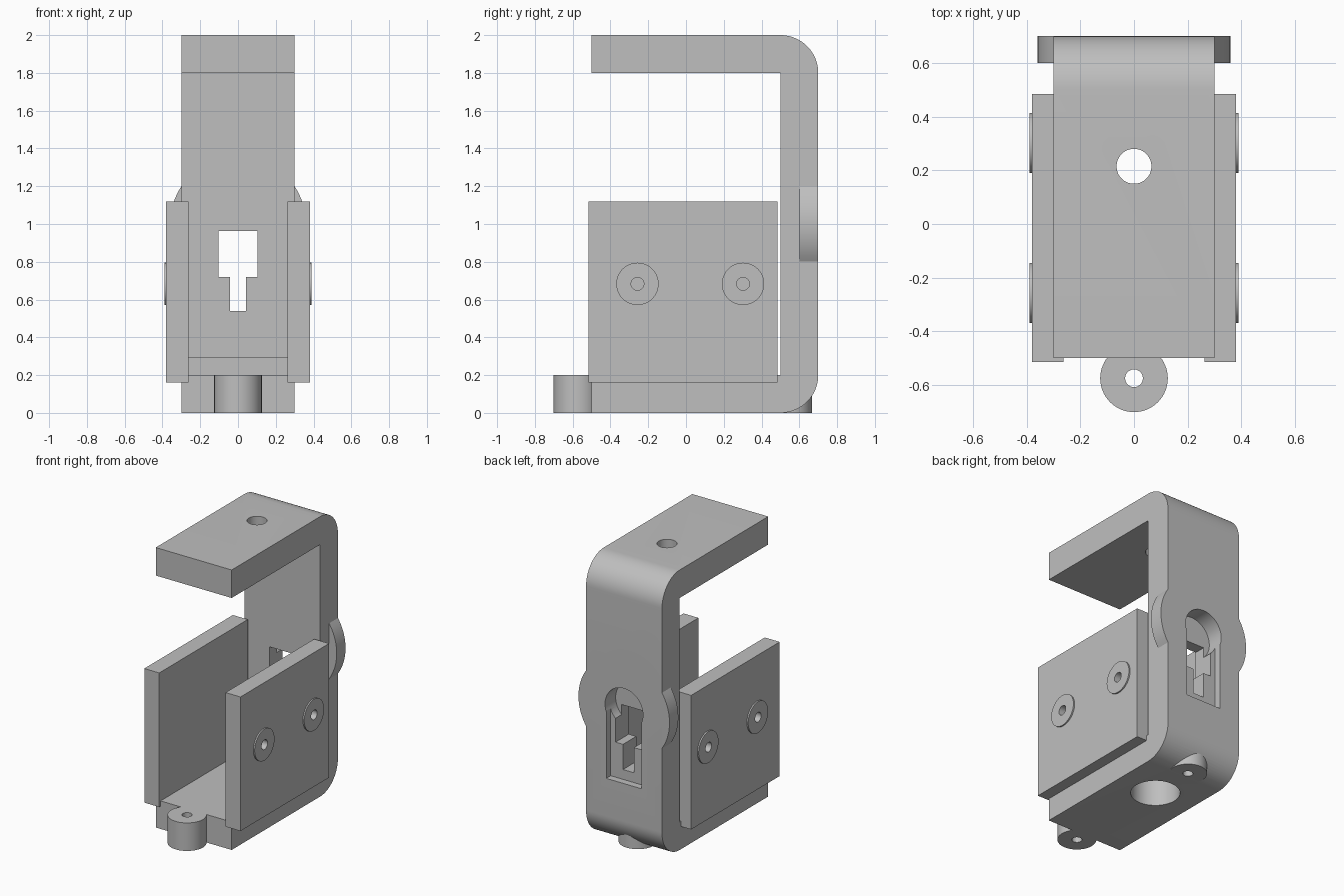
import bpy, bmesh, math
from mathutils import Matrix, Vector

cube = bpy.data.objects.get("Cube")
if cube:
    bpy.data.objects.remove(cube, do_unlink=True)

grey = bpy.data.materials.new("plain_grey")
grey.use_nodes = True
colour = (0.52, 0.52, 0.52, 1)
grey.diffuse_color = colour
grey.node_tree.nodes["Principled BSDF"].inputs["Base Color"].default_value = colour


def finish(name, bm):
    bmesh.ops.recalc_face_normals(bm, faces=bm.faces)
    mesh = bpy.data.meshes.new(name)
    bm.to_mesh(mesh)
    bm.free()
    mesh.materials.append(grey)
    obj = bpy.data.objects.new(name, mesh)
    bpy.context.collection.objects.link(obj)
    return obj


def box(name, low, high):
    low, high = Vector(low), Vector(high)
    bm = bmesh.new()
    bmesh.ops.create_cube(bm, size=1, matrix=Matrix.Translation((low + high) / 2)
                          @ Matrix.Diagonal((high - low).to_4d()))
    return finish(name, bm)


def cylinder(name, axis, radius, start, end):
    """Cylinder from start to end, which differ along the given axis."""
    start, end = Vector(start), Vector(end)
    turn = {"X": Matrix.Rotation(math.pi / 2, 4, "Y"),
            "Y": Matrix.Rotation(math.pi / 2, 4, "X"),
            "Z": Matrix.Identity(4)}[axis]
    bm = bmesh.new()
    bmesh.ops.create_cone(bm, cap_ends=True, segments=64, radius1=radius, radius2=radius,
                          depth=(end - start).length,
                          matrix=Matrix.Translation((start + end) / 2) @ turn)
    return finish(name, bm)


def combine(target, others, operation):
    for other in others:
        mod = target.modifiers.new("combine", "BOOLEAN")
        mod.operation = operation
        mod.solver = "EXACT"
        mod.object = other
        bpy.context.view_layer.objects.active = target
        bpy.ops.object.modifier_apply(modifier=mod.name)
        bpy.data.objects.remove(other, do_unlink=True)


def smooth(obj):
    bpy.ops.object.select_all(action="DESELECT")
    obj.select_set(True)
    bpy.context.view_layer.objects.active = obj
    bpy.ops.object.shade_smooth_by_angle(angle=math.radians(30))


# C-shaped frame: side profile with two rounded outer corners
def corner(cz, start):
    return [(0.5 + 0.2 * math.cos(a), cz + 0.2 * math.sin(a))
            for a in (start + math.pi / 2 * i / 16 for i in range(17))]


profile = [(-0.5, 0)] + corner(0.2, -math.pi / 2) + corner(1.8, 0)
profile += [(-0.5, 2), (-0.5, 1.8), (0.5, 1.8), (0.5, 0.2), (-0.5, 0.2)]
bm = bmesh.new()
face = bm.faces.new([bm.verts.new((-0.3, y, z)) for y, z in profile])
sweep = bmesh.ops.extrude_face_region(bm, geom=[face])
bmesh.ops.translate(bm, vec=(0.6, 0, 0),
                    verts=[v for v in sweep["geom"] if isinstance(v, bmesh.types.BMVert)])
frame = finish("frame", bm)

# Disc behind the wall and the round bosses at the foot
combine(frame, [
    cylinder("wall_disc", "Y", 0.36, (0, 0.6, 1), (0, 0.7, 1)),
    cylinder("front_boss", "Z", 0.126, (0, -0.575, 0), (0, -0.575, 0.2)),
    cylinder("back_boss", "Z", 0.125, (0, 0.543, 0), (0, 0.543, 0.2)),
], "UNION")

# Holes, keyhole pocket and stepped window
combine(frame, [
    cylinder("top_hole", "Z", 0.065, (0, 0.215, 1.7), (0, 0.215, 2.1)),
    cylinder("base_hole", "Z", 0.16, (0, 0.215, -0.1), (0, 0.215, 0.25)),
    cylinder("front_boss_hole", "Z", 0.033, (0, -0.575, -0.1), (0, -0.575, 0.3)),
    cylinder("back_boss_hole", "Z", 0.033, (0, 0.543, -0.1), (0, 0.543, 0.12)),
    cylinder("keyhole_round", "Y", 0.15, (0, 0.58, 1), (0, 0.8, 1)),
    box("keyhole_recess", (-0.14, 0.65, 0.47), (0.14, 0.8, 0.96)),
    box("window", (-0.102, 0.4, 0.72), (0.102, 0.8, 0.962)),
    box("window_slot", (-0.043, 0.4, 0.54), (0.043, 0.8, 0.75)),
], "DIFFERENCE")
smooth(frame)

# Low stop across the rear of the floor
box("floor_stop", (-0.27, 0.385, 0.19), (0.27, 0.483, 0.295))

# Side plates with two washers each, drilled in the middle
for side, label in ((1, "left"), (-1, "right")):
    xs = sorted((side * 0.262, side * 0.38))
    plate = box(label + "_side_plate", (xs[0], -0.515, 0.162), (xs[1], 0.485, 1.12))
    for y in (-0.257, 0.302):
        combine(plate, [cylinder("washer", "X", 0.112, (side * 0.35, y, 0.683),
                                 (side * 0.39, y, 0.683))], "UNION")
        combine(plate, [cylinder("drill", "X", 0.034, (side * 0.32, y, 0.683),
                                 (side * 0.45, y, 0.683))], "DIFFERENCE")
    smooth(plate)
